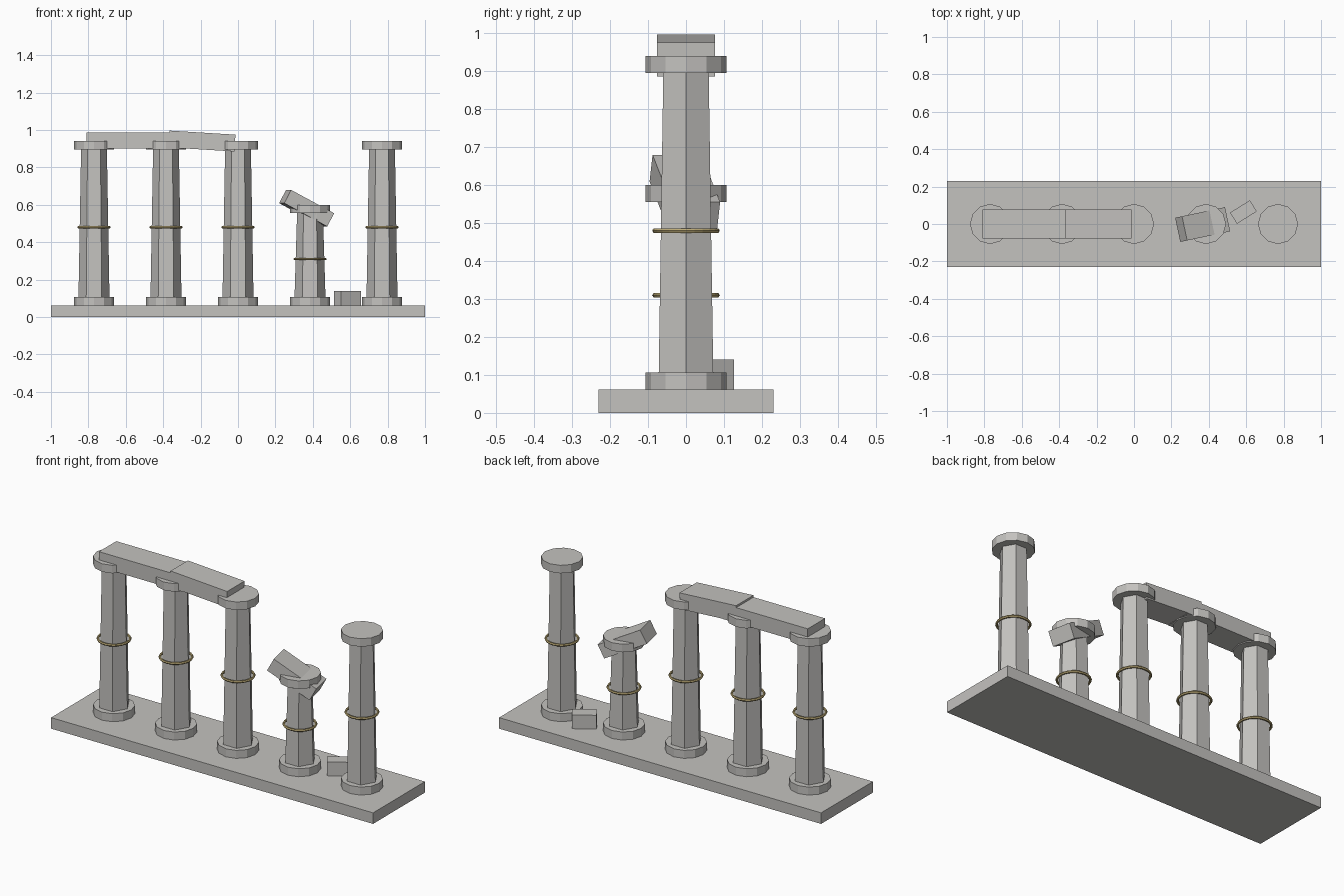
import bpy, math
from mathutils import Euler

if "Cube" in bpy.data.objects:
    bpy.data.objects.remove(bpy.data.objects["Cube"])


def material(name, rgb):
    m = bpy.data.materials.new(name)
    m.diffuse_color = (*rgb, 1)
    m.use_nodes = True
    m.node_tree.nodes["Principled BSDF"].inputs["Base Color"].default_value = m.diffuse_color
    return m


STONE = material("weathered_stone", (0.55, 0.54, 0.52))
GOLD = material("dull_gold", (0.50, 0.40, 0.18))


def finish(name, mat):
    ob = bpy.context.object
    ob.name = name
    ob.data.materials.append(mat)
    return ob


def box(name, centre, size, rot=(0, 0, 0)):
    bpy.ops.mesh.primitive_cube_add(size=1, location=centre)
    ob = finish(name, STONE)
    for v in ob.data.vertices:
        v.co = [c * s for c, s in zip(v.co, size)]
    ob.rotation_euler = Euler([math.radians(a) for a in rot])
    return ob


def drum(name, x, z0, z1, r0, r1, sides):
    # tapered prism with a corner pointing along +x
    bpy.ops.mesh.primitive_cone_add(vertices=sides, radius1=r0, radius2=r1,
                                    depth=z1 - z0, location=(x, 0, (z0 + z1) / 2),
                                    rotation=(0, 0, math.pi / 2))
    return finish(name, STONE)


def column(label, x, top, ring_z):
    drum(label + "_foot", x, 0.06, 0.107, 0.107, 0.107, 12)
    drum(label + "_shaft", x, 0.10, top - 0.04, 0.083, 0.069, 6)
    drum(label + "_capital", x, top - 0.045, top, 0.107, 0.107, 12)
    bpy.ops.mesh.primitive_torus_add(major_radius=0.082, minor_radius=0.007,
                                     major_segments=24, minor_segments=6,
                                     location=(x, 0, ring_z))
    finish(label + "_ring", GOLD)


# plinth
box("plinth", (0, 0, 0.031), (2, 0.46, 0.062))

# row of columns, the fourth one broken short
for i in range(5):
    broken = i == 3
    column(f"column_{i + 1}", -0.77 + i * 0.385,
           0.60 if broken else 0.94, 0.31 if broken else 0.48)

# lintels, the second one sagging
box("lintel_level", (-0.545, 0, 0.943), (0.53, 0.154, 0.086))
box("lintel_sagging", (-0.192, 0, 0.941), (0.352, 0.154, 0.09), (0, 3.5, 0))

# fallen pieces
box("fallen_lintel", (0.367, -0.003, 0.582), (0.266, 0.132, 0.08), (0, 28, 12))
box("rubble_block", (0.585, 0.064, 0.10), (0.125, 0.07, 0.08), (0, 0, 32))
